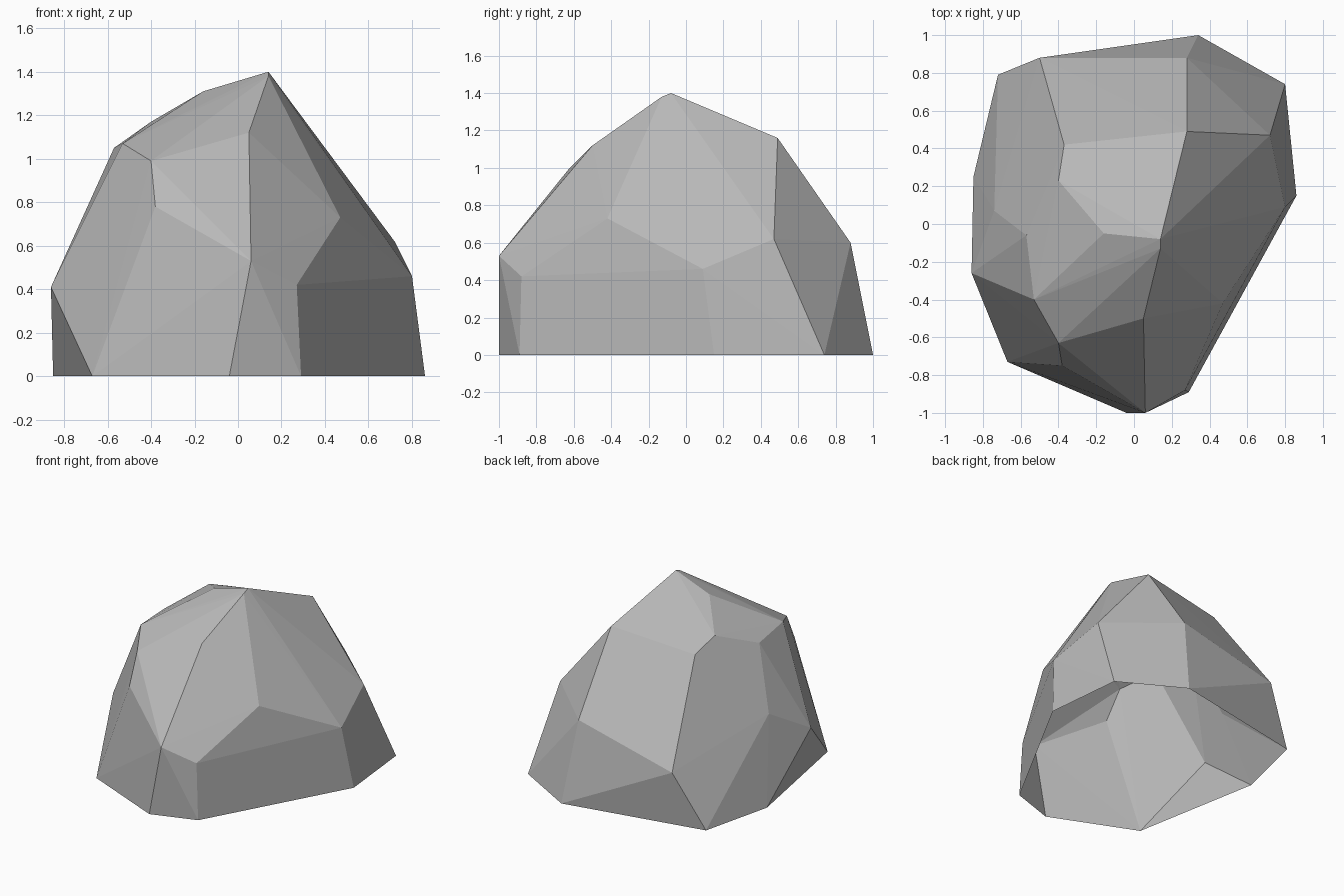
import bpy
import bmesh

default_cube = bpy.data.objects.get("Cube")
if default_cube:
    bpy.data.objects.remove(default_cube, do_unlink=True)


def make_material(name, colour):
    material = bpy.data.materials.new(name)
    material.use_nodes = True
    material.diffuse_color = colour
    shader = material.node_tree.nodes["Principled BSDF"]
    shader.inputs["Base Color"].default_value = colour
    shader.inputs["Roughness"].default_value = 0.9
    return material


def make_hull(name, corners, material):
    """Wrap a faceted shell round the corners and leave its underside open."""
    bm = bmesh.new()
    for corner in corners:
        bm.verts.new(corner)
    bmesh.ops.convex_hull(bm, input=list(bm.verts))

    loose = [vert for vert in bm.verts if not vert.link_faces]
    bmesh.ops.delete(bm, geom=loose, context="VERTS")
    underside = [face for face in bm.faces
                 if all(vert.co.z < 0.01 for vert in face.verts)]
    bmesh.ops.delete(bm, geom=underside, context="FACES")
    bmesh.ops.recalc_face_normals(bm, faces=list(bm.faces))

    mesh = bpy.data.meshes.new(name)
    bm.to_mesh(mesh)
    bm.free()
    mesh.materials.append(material)
    mesh.shade_flat()
    rock = bpy.data.objects.new(name, mesh)
    bpy.context.collection.objects.link(rock)
    return rock


# Footprint outline on the ground
footprint = [(x, y, 0) for x, y in (
    (.86, .15), (.8, .74), (.34, 1), (-.72, .79),
    (-.85, .25), (-.67, -.73), (-.04, -1), (.29, -.89))]

# Bulging corners around the middle
waist = [
    (.06, -1, .53), (.27, -.88, .42), (.47, -.42, .73), (.8, .09, .46),
    (.72, .47, .62), (.28, .88, .6), (-.5, .88, .41),
    (-.74, .07, .61), (-.86, -.26, .41), (-.38, -.75, .78)]

# Shoulder corners where the sides turn in
shoulder = [
    (.05, -.5, 1.12), (.28, .49, 1.16), (-.37, .42, 1.09),
    (-.4, .23, 1.17), (-.57, -.06, 1.05), (-.53, -.4, 1.07),
    (-.4, -.63, .99)]

# Ridge along the summit
summit = [(.14, -.08, 1.4), (.14, -.13, 1.38), (-.16, -.05, 1.31)]

stone_grey = make_material("stone grey", (.48, .48, .48, 1))
make_hull("boulder", footprint + waist + shoulder + summit, stone_grey)
